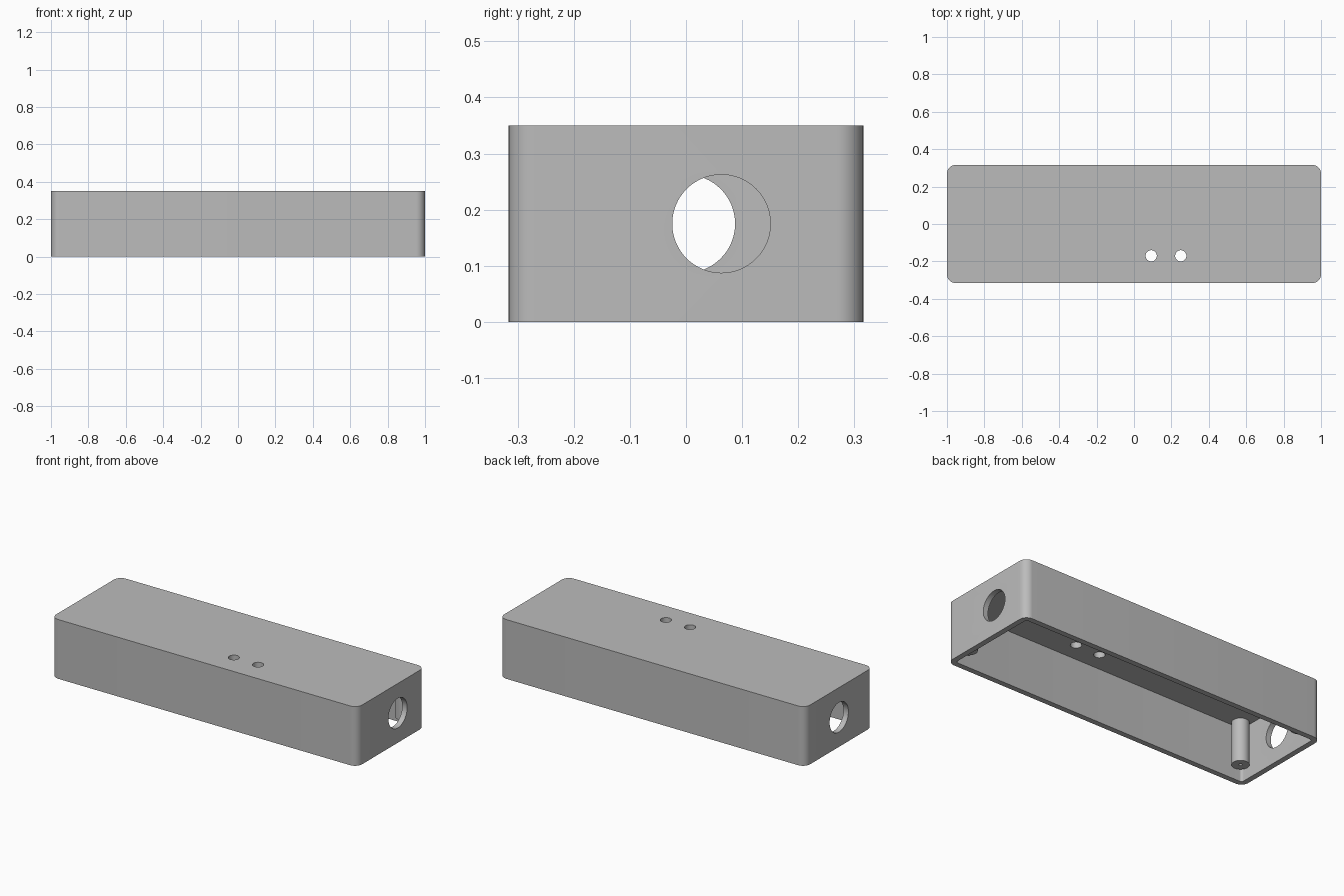
import bpy, bmesh, math
from mathutils import Matrix

if "Cube" in bpy.data.objects:
    bpy.data.objects.remove(bpy.data.objects["Cube"])

W, D, H = 1.0, 0.316, 0.35       # half length, half width, height
WALL, RADIUS = 0.032, 0.047      # wall thickness, corner radius

grey = bpy.data.materials.new("grey_plastic")
grey.diffuse_color = (0.5, 0.5, 0.5, 1)
grey.use_nodes = True
grey.node_tree.nodes["Principled BSDF"].inputs["Base Color"].default_value = grey.diffuse_color


def finish(bm, name):
    bmesh.ops.recalc_face_normals(bm, faces=bm.faces)
    mesh = bpy.data.meshes.new(name)
    bm.to_mesh(mesh)
    bm.free()
    mesh.materials.append(grey)
    obj = bpy.data.objects.new(name, mesh)
    bpy.context.collection.objects.link(obj)
    return obj


def rounded_block(name, hx, hy, z0, z1, r, steps=12):
    """Upright block with rounded vertical corners."""
    bm = bmesh.new()
    ring = []
    for q, (sx, sy) in enumerate([(1, 1), (-1, 1), (-1, -1), (1, -1)]):
        for i in range(steps + 1):
            a = math.pi / 2 * (q + i / steps)
            ring.append(bm.verts.new((sx * (hx - r) + r * math.cos(a),
                                      sy * (hy - r) + r * math.sin(a), z0)))
    base = bm.faces.new(ring)
    top = bmesh.ops.extrude_face_region(bm, geom=[base])["geom"]
    bmesh.ops.translate(bm, vec=(0, 0, z1 - z0),
                        verts=[v for v in top if isinstance(v, bmesh.types.BMVert)])
    return finish(bm, name)


def cylinder(name, centre, r, length, axis="Z", sides=48):
    bm = bmesh.new()
    turn = Matrix.Rotation(math.pi / 2, 4, "Y") if axis == "X" else Matrix()
    bmesh.ops.create_cone(bm, cap_ends=True, segments=sides, radius1=r, radius2=r,
                          depth=length, matrix=Matrix.Translation(centre) @ turn)
    return finish(bm, name)


def cut(obj, cutter):
    """Subtract the cutter and remove it."""
    bpy.context.view_layer.objects.active = obj
    mod = obj.modifiers.new("cut", "BOOLEAN")
    mod.operation, mod.solver, mod.object = "DIFFERENCE", "EXACT", cutter
    bpy.ops.object.modifier_apply(modifier=mod.name)
    bpy.data.objects.remove(cutter)


def smooth(obj):
    bpy.ops.object.select_all(action="DESELECT")
    obj.select_set(True)
    bpy.context.view_layer.objects.active = obj
    bpy.ops.object.shade_smooth_by_angle(angle=math.radians(30))


# Hollow case, open underneath
case = rounded_block("case", W, D, 0, H, RADIUS)
cut(case, rounded_block("cavity", W - WALL, D - WALL, -0.1, H - WALL, RADIUS - WALL))

# Cable holes in the two ends
for x, y in [(W, 0.063), (-W, 0.0)]:
    cut(case, cylinder("end_hole", (x, y, 0.175), 0.0875, 0.2, "X", 64))

# Two small indicator holes in the top
for x in (0.092, 0.25):
    cut(case, cylinder("top_hole", (x, -0.17, H), 0.03, 0.2))
smooth(case)

# Screw posts in the corners, each with a pilot hole
POST_Z0, POST_Z1 = 0.065, H - WALL + 0.01
for sx in (1, -1):
    for sy in (1, -1):
        x, y = sx * 0.92, sy * 0.237
        post = cylinder("screw_post", (x, y, (POST_Z0 + POST_Z1) / 2),
                        0.047, POST_Z1 - POST_Z0)
        cut(post, cylinder("pilot_hole", (x, y, POST_Z0), 0.009, 0.3, sides=24))
        smooth(post)
